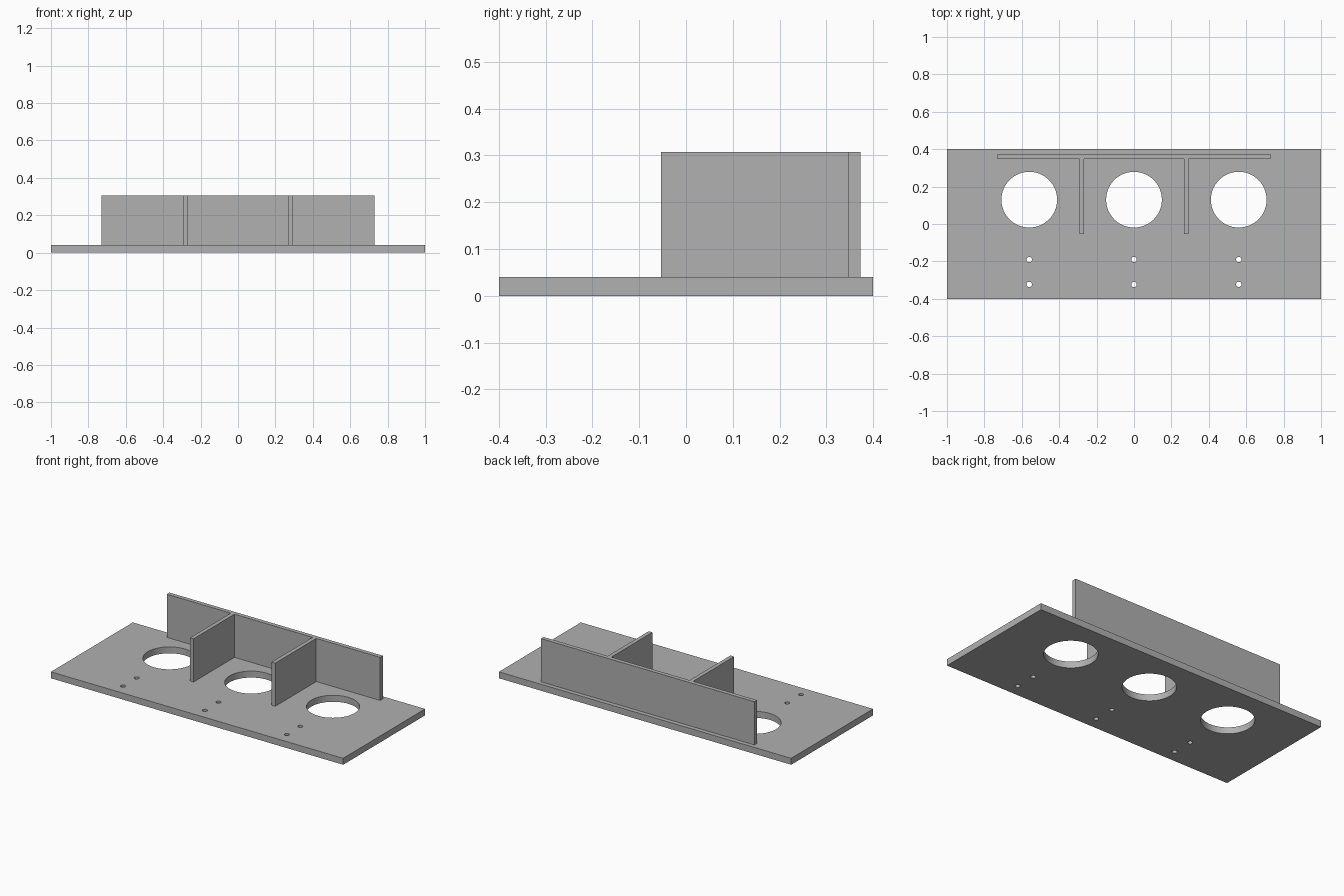
import bpy
import bmesh
from mathutils import Matrix

if "Cube" in bpy.data.objects:
    bpy.data.objects.remove(bpy.data.objects["Cube"], do_unlink=True)

grey = bpy.data.materials.new("plain grey")
grey.use_nodes = True
colour = (0.44, 0.44, 0.44, 1)
grey.diffuse_color = colour
grey.node_tree.nodes["Principled BSDF"].inputs["Base Color"].default_value = colour

BASE_TOP, WALL_TOP = 0.04, 0.307


def finish(name, bm):
    mesh = bpy.data.meshes.new(name)
    bm.to_mesh(mesh)
    bm.free()
    mesh.materials.append(grey)
    obj = bpy.data.objects.new(name, mesh)
    bpy.context.collection.objects.link(obj)
    return obj


def box(name, low, high):
    bm = bmesh.new()
    size = [b - a for a, b in zip(low, high)]
    middle = [(a + b) / 2 for a, b in zip(low, high)]
    bmesh.ops.create_cube(bm, size=1, matrix=Matrix.Translation(middle) @ Matrix.Diagonal((*size, 1)))
    return finish(name, bm)


# Base plate
base = box("base_plate", (-1, -0.4, 0), (1, 0.4, BASE_TOP))

# Three bays, each with a large round opening and two screw holes
bm = bmesh.new()
for x in (-0.56, 0, 0.56):
    for y, radius, sides in ((0.13, 0.149, 64), (-0.19, 0.0145, 24), (-0.323, 0.0145, 24)):
        bmesh.ops.create_cone(bm, cap_ends=True, segments=sides, radius1=radius, radius2=radius,
                              depth=0.2, matrix=Matrix.Translation((x, y, BASE_TOP / 2)))
cutter = finish("hole_cutter", bm)
cutter.hide_render = True

cut = base.modifiers.new("holes", "BOOLEAN")
cut.operation = "DIFFERENCE"
cut.solver = "EXACT"
cut.object = cutter
bpy.context.view_layer.objects.active = base
base.select_set(True)
bpy.ops.object.modifier_apply(modifier=cut.name)
bpy.data.objects.remove(cutter, do_unlink=True)
bpy.ops.object.shade_smooth_by_angle()

# Upright back wall
box("back_wall", (-0.73, 0.347, BASE_TOP), (0.73, 0.373, WALL_TOP))

# Dividers between the bays
for name, x in (("right_divider", -0.28), ("left_divider", 0.28)):
    box(name, (x - 0.0125, -0.053, BASE_TOP), (x + 0.0125, 0.347, WALL_TOP))
